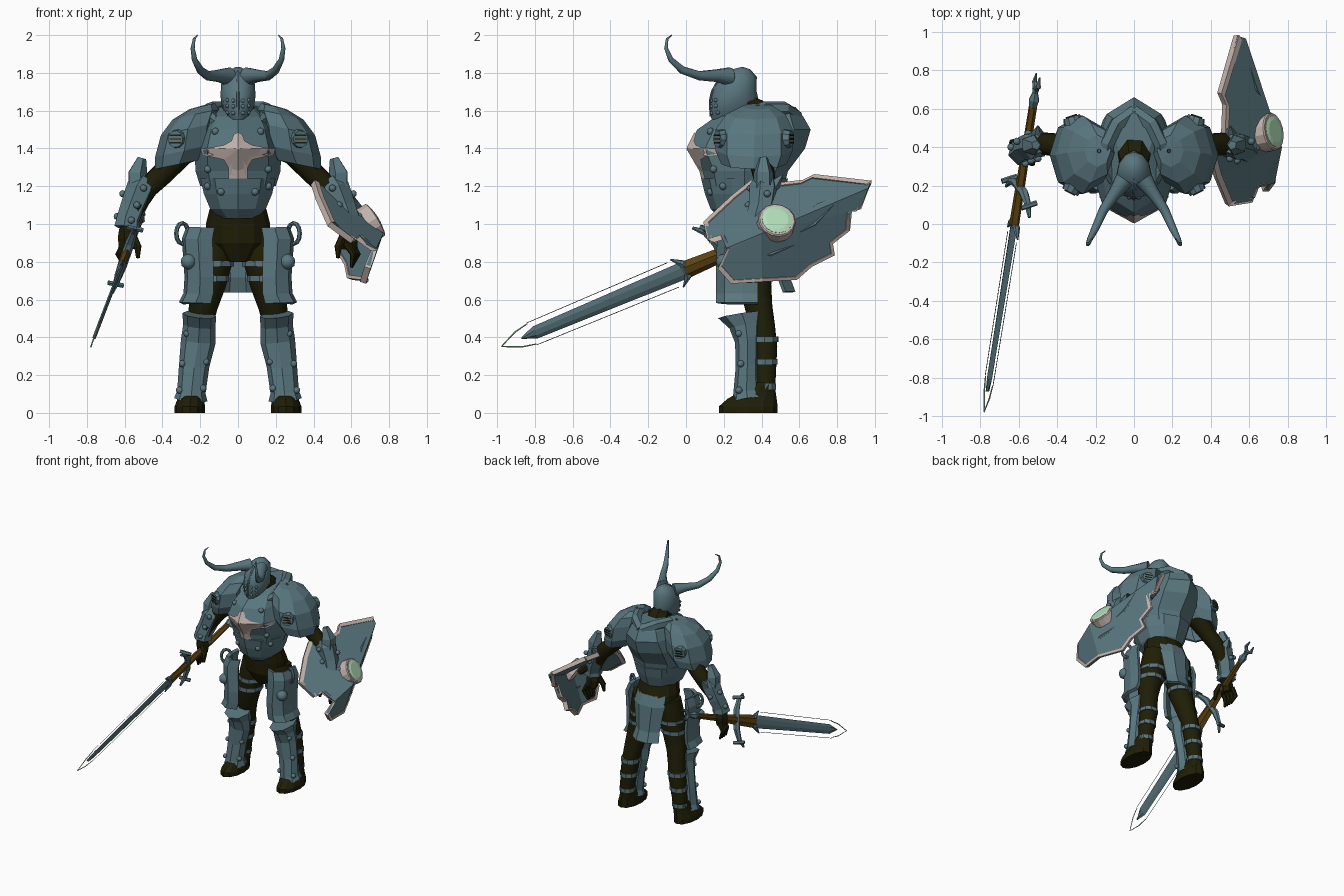
import bpy, bmesh
from math import sin, cos, tau
from mathutils import Vector as V
from mathutils.bvhtree import BVHTree

cube = bpy.data.objects.get("Cube")
if cube:
    bpy.data.objects.remove(cube)


def material(name, r, g, b):
    m = bpy.data.materials.new(name)
    m.use_nodes = True
    m.diffuse_color = (r, g, b, 1)
    m.node_tree.nodes["Principled BSDF"].inputs["Base Color"].default_value = (r, g, b, 1)
    return m


STEEL = material("blue steel", .1, .182, .21)
DARK = material("dark cloth", .014, .013, .002)
CREAM = material("cream trim", .56, .46, .42)
GREEN = material("pale green gem", .45, .74, .5)
BROWN = material("brown leather", .12, .058, .006)


def finish(bm, name, mat, mirror=False, smooth=False, thick=0):
    bmesh.ops.recalc_face_normals(bm, faces=bm.faces)
    mesh = bpy.data.meshes.new(name)
    bm.to_mesh(mesh)
    bm.free()
    ob = bpy.data.objects.new(name, mesh)
    bpy.context.collection.objects.link(ob)
    mesh.materials.append(mat)
    if smooth:
        bpy.ops.object.select_all(action='DESELECT')
        ob.select_set(True)
        bpy.context.view_layer.objects.active = ob
        bpy.ops.object.shade_smooth_by_angle(angle=.9)
    if thick:
        mod = ob.modifiers.new("thickness", 'SOLIDIFY')
        mod.thickness = thick
        mod.offset = 0
    if mirror:
        ob.modifiers.new("both sides", 'MIRROR')


def skin(bm, rows, closed=True, cap=True):
    """Bridge rows of points into a surface."""
    grid = [[bm.verts.new(p) for p in row] for row in rows]
    n = len(grid[0])
    for a, b in zip(grid, grid[1:]):
        for i in range(n if closed else n - 1):
            j = (i + 1) % n
            bm.faces.new((a[i], a[j], b[j], b[i]))
    if closed and cap:
        bm.faces.new(grid[0])
        bm.faces.new(grid[-1])


def limb(bm, points, radii, n=8):
    """Sweep a round section along a path."""
    pts = [V(p) for p in points]
    rows = []
    for i, p in enumerate(pts):
        d = (pts[min(i + 1, len(pts) - 1)] - pts[max(i - 1, 0)]).normalized()
        u = d.cross(V((1, .3, .2))).normalized()
        w = d.cross(u)
        rows.append([p + radii[i] * (u * cos(tau * k / n) + w * sin(tau * k / n)) for k in range(n)])
    skin(bm, rows)


def limbs(name, mat, *paths, n=8, **kw):
    bm = bmesh.new()
    for points, radii in paths:
        limb(bm, points, radii, n)
    finish(bm, name, mat, **kw)


def balls(name, mat, points, r):
    bm = bmesh.new()
    for p in points:
        made = bmesh.ops.create_icosphere(bm, subdivisions=2, radius=r)
        bmesh.ops.translate(bm, verts=made["verts"], vec=p)
    finish(bm, name, mat, mirror=True, smooth=True)


def lofted(name, mat, rings, n=12, shear=(0, 0), cap=True, **kw):
    """Stack ovals given as z, centre x, centre y, half width, half depth."""
    bm = bmesh.new()
    rows = []
    for z, cx, cy, rx, ry in rings:
        ring = [V((rx * sin(tau * i / n), -ry * cos(tau * i / n))) for i in range(n)]
        rows.append([(cx + p.x, cy + p.y, z + p.dot(V(shear))) for p in ring])
    skin(bm, rows, cap=cap)
    tree = BVHTree.FromBMesh(bm)
    finish(bm, name, mat, **kw)

    def front(x, z, out=0):
        p = tree.ray_cast(V((x, -2, z)), V((0, 1, 0)))[0]
        return (p or V((x, .2, z))) - V((0, out, 0))
    return front


def sheet(name, mat, rows, closed=False, **kw):
    bm = bmesh.new()
    skin(bm, rows, closed, cap=False)
    finish(bm, name, mat, **kw)


# Torso plates
chest = lofted("breast_and_back_plate", STEEL, [
    (1.2, 0, .31, .2, .21), (1.28, 0, .31, .225, .23), (1.4, 0, .32, .23, .31),
    (1.5, 0, .36, .2, .3), (1.57, 0, .39, .16, .23), (1.62, 0, .45, .1, .13)], n=8)
belly = lofted("belly_plate", STEEL, [
    (1.03, 0, .31, .1, .13), (1.08, 0, .31, .155, .18), (1.16, 0, .31, .19, .21),
    (1.24, 0, .31, .21, .23)], n=10)
balls("torso_studs", STEEL, [belly(.09, 1.17), belly(.16, 1.2), chest(.16, 1.29), chest(.12, 1.49)], .02)

# Four-pointed chest emblem, wrapped on the plate
tips = [(0, .09), (.022, .08), (.035, .045), (.075, .022), (.162, .008), (.198, 0), (.19, -.025),
        (.16, -.035), (.075, -.055), (.05, -.1), (.05, -.17), (0, -.19)]
tips += [(-x, z) for x, z in tips[-2:0:-1]]
sheet("chest_emblem", CREAM, [[chest(x * t, 1.395 + z * t, .009) for x, z in tips]
                              for t in (.02, .2, .4, .6, .8, 1)], closed=True)

# Collar, neck and pelvis
limbs("collar", STEEL, ([(.1, .2, 1.53), (.15, .3, 1.57), (.14, .42, 1.61), (.09, .52, 1.61), (0, .58, 1.57)],
                        [.02, .035, .04, .04, .04]), n=6, mirror=True)
limbs("neck", DARK, ([(0, .4, 1.5), (0, .34, 1.6), (0, .28, 1.65)], [.12, .09, .06]))
lofted("pelvis", DARK, [(.8, 0, .37, .07, .09), (.9, 0, .37, .17, .14), (1, 0, .36, .17, .14),
                        (1.08, 0, .34, .15, .13)])

# Helmet with horns
helm = lofted("helmet", STEEL, [
    (1.57, 0, .255, .05, .115), (1.62, 0, .255, .085, .13), (1.68, 0, .25, .093, .122),
    (1.75, 0, .26, .088, .115), (1.8, 0, .265, .058, .075), (1.825, 0, .27, .02, .03)],
    shear=(0, .25), smooth=True)
balls("visor_bosses", STEEL, [helm(x, z + .1 * x, -.002) for x in (.025, .055) for z in (1.585, 1.62, 1.65)], .011)
limbs("helmet_crest", STEEL, ([helm(0, z) for z in (1.57, 1.65, 1.7, 1.76, 1.8)] + [V((0, .3, 1.82))],
                              [.006, .008, .009, .01, .01, .006]), n=6)
limbs("horns", STEEL, ([(.05, .23, 1.78), (.1, .16, 1.785), (.16, .07, 1.785), (.2, -.02, 1.815),
                        (.23, -.08, 1.87), (.24, -.105, 1.93), (.232, -.1, 1.98), (.215, -.075, 2)],
                       [.05, .034, .025, .021, .015, .011, .007, .003]), n=10, mirror=True, smooth=True)

# Shoulder armour with round vents
lofted("pauldrons", STEEL, [
    (1.32, .31, .36, .12, .165), (1.39, .285, .36, .145, .195), (1.5, .265, .36, .135, .195),
    (1.575, .225, .37, .115, .15), (1.615, .19, .38, .065, .08), (1.62, .18, .38, .01, .01)],
    n=8, shear=(-.25, 0), cap=False, mirror=True, thick=.018)
bm = bmesh.new()
dark = bmesh.new()
for y, d in ((.21, V((.45, -.9, 0))), (.51, V((.3, .95, 0)))):
    c = V((.31, y, 1.45))
    d.normalize()
    side = d.cross(V((0, 0, 1)))
    limb(bm, [c, c + d * .05], [.055, .045], 10)
    for k in (-1, 0, 1):
        mid = c + d * .052 + V((0, 0, k * .02))
        limb(dark, [mid - side * .03, mid + side * .03], [.005, .005], 4)
finish(bm, "shoulder_vents", STEEL, mirror=True)
finish(dark, "vent_slots", DARK, mirror=True)

# Arms, forearm guards and hands
limbs("sleeves", DARK, ([(.2, .38, 1.43), (.3, .39, 1.38), (.395, .41, 1.27), (.48, .42, 1.19),
                         (.55, .39, 1.08), (.59, .37, .95)],
                        [.085, .075, .062, .06, .055, .04]), mirror=True, smooth=True)
limbs("vambraces", STEEL, ([(.49, .42, 1.24), (.515, .41, 1.19), (.555, .4, 1.09), (.58, .38, 1.02), (.585, .375, .98)],
                           [.055, .078, .07, .066, .072]), n=6, mirror=True)
limbs("elbow_spikes", STEEL, ([(.53, .41, 1.18), (.535, .41, 1.27), (.51, .41, 1.35)], [.06, .055, .025]),
      ([(.5, .46, 1.2), (.5, .51, 1.26)], [.04, .004]), n=5, mirror=True)
balls("vambrace_studs", STEEL, [(.5, .34, 1.19), (.535, .33, 1.1), (.565, .315, 1.02), (.61, .43, 1.16),
                                (.64, .4, 1.04), (.55, .47, 1.12)], .019)
fingers = [([(.57 + .01 * k, .34 + .028 * k, .9), (.61 + .008 * k, .335 + .03 * k, .84),
             (.6, .34 + .025 * k, .77)], [.02, .017, .008]) for k in range(4)]
limbs("hands", DARK, ([(.59, .37, .98), (.585, .375, .93), (.59, .38, .87)], [.04, .052, .042]),
      ([(.56, .34, .94), (.53, .32, .88), (.53, .31, .82)], [.024, .02, .01]), *fingers, n=6, mirror=True)

# Legs, straps, boots and greaves
limbs("legs", DARK, ([(.1, .38, .95), (.125, .37, .82), (.155, .365, .68), (.185, .385, .56), (.2, .405, .47),
                      (.215, .42, .35), (.235, .42, .2), (.245, .42, .07)],
                     [.1, .1, .09, .076, .068, .066, .058, .052]), n=10, mirror=True, smooth=True)
straps = ((.125, .37, .79, .105), (.145, .367, .71, .098), (.212, .418, .39, .074), (.227, .42, .27, .068),
          (.24, .42, .14, .06))
limbs("leg_straps", STEEL, *[([(x, y, z - .015), (x, y, z + .015)], [r, r]) for x, y, z, r in straps],
      n=10, mirror=True)
lofted("boots", DARK, [(0, .255, .33, .08, .155), (.035, .255, .33, .08, .155), (.075, .25, .35, .07, .13),
                       (.11, .248, .38, .06, .095), (.16, .245, .41, .055, .065)], mirror=True)
lofted("greaves", STEEL, [
    (.07, .25, .325, .088, .085), (.11, .247, .32, .075, .07), (.25, .232, .325, .08, .062),
    (.38, .21, .325, .092, .065), (.46, .205, .315, .085, .085), (.52, .205, .295, .09, .125)],
    n=8, shear=(.1, .15), mirror=True)
balls("greave_studs", STEEL, [(.15, .3, .4), (.27, .28, .42), (.17, .29, .27), (.295, .29, .26),
                              (.185, .28, .13), (.31, .28, .12)], .019)

# Hip plates, rear skirt and rings
plan = [(.14, .2), (.21, .17), (.27, .21), (.285, .3), (.275, .38)]
sheet("hip_plates", STEEL, [[(x * a, .3 + (y - .3) * b, z) for x, y in plan] for z, a, b in
                            ((.98, .92, .85), (.92, 1, .95), (.72, .95, 1), (.63, .97, .98), (.58, 1.06, 1))],
      mirror=True, thick=.025)
sheet("rear_skirt", STEEL, [[(x * w, y + d, z) for x, y in ((-.12, .47), (-.05, .52), (.05, .52), (.12, .47))]
                            for z, w, d in ((1, 1, -.03), (.92, 1.1, 0), (.72, .85, .02), (.64, .95, .05))],
      thick=.02)
balls("hip_knobs", STEEL, [(.262, .2, .8)], .042)
limbs("hip_rings", STEEL, ([(.295 + .032 * cos(tau * k / 12), .27 - .02 * cos(tau * k / 12),
                            .95 + .055 * sin(tau * k / 12)) for k in range(13)], [.012] * 13),
      n=6, mirror=True)

# Sword laid out on its own axes
TIP = V((-.78, -.98, .35))
D = V((.28, 1.75, .73)).normalized()
W = V((.3, -.405, .86)).normalized()
N = D.cross(W)


def at(t, w=0, n=0):
    return TIP + D * t + W * w + N * n


def flat_bar(name, mat, n, sections):
    bm = bmesh.new()
    skin(bm, [[at(t, w), at(t, w * .4, n), at(t, -w * .4, n), at(t, -w), at(t, -w * .4, -n),
               at(t, w * .4, -n)] for t, w in sections])
    finish(bm, name, mat)


flat_bar("sword_blade", STEEL, .009, ((.12, .004), (.2, .036), (.6, .042), (1.08, .05)))
flat_bar("sword_grip", BROWN, .02, ((1.07, .05), (1.25, .042), (1.5, .026), (1.76, .02)))
limbs("blade_outline", STEEL, *[([at(1, s * .075), at(.18, s * .067)], [.0018, .0018]) for s in (-1, 1)], n=4)
limbs("blade_tip_outline", GREEN, *[([at(.18, s * .062), at(.1, s * .045), at(.003)], [.003, .004, .003])
                                    for s in (-1, 1)], n=4)
limbs("blade_collar", STEEL, ([at(1.02, .085), at(1.07, .04), at(1.07, -.04), at(1.02, -.085)],
                              [.004, .02, .02, .004]), n=6)
limbs("crossguard", STEEL, ([at(1.2, .2), at(1.25, .15), at(1.28, .07), at(1.28, -.07), at(1.25, -.15), at(1.2, -.2)],
                            [.008, .018, .025, .025, .018, .008]),
      *[([at(1.24, s, -.04), at(1.27, s, .04)], [.014, .014]) for s in (-.17, .17)], n=6)
limbs("pommel", STEEL, ([at(1.74), at(1.78), at(1.82), at(1.85)], [.022, .03, .016, .022]),
      *[([at(1.84), at(1.87, s), at(1.92, s * .8)], [.014, .014, .004]) for s in (-.035, .035)], n=6)

# Battered shield bent over a sloping ridge, with a raised rim
rim = [(.1, 1), (.12, .91), (.19, .93), (.22, .86), (.17, .77), (.24, .69), (.4, .7), (.58, .71), (.66, .78),
       (.78, .84), (.77, .9), (.86, .97), (.87, 1.07), (.92, 1.08), (.98, 1.22), (.68, 1.25), (.62, 1.22),
       (.44, 1.2), (.35, 1.22), (.25, 1.14)]


def bend(y, z):
    rise = z - .8 - .42 * (y - .05)
    x = .76 - (.2 * (.4 - y) if y < .4 else .33 * (y - .4))
    return V((x - (1.2 * rise if rise > 0 else -.35 * rise), y, z))


bm = bmesh.new()
bm.faces.new([bm.verts.new((0, y, z)) for y, z in rim])
for co, no in (((0, .05, .8), (0, -.42, 1)), ((0, .4, 0), (0, 1, 0))):
    bmesh.ops.bisect_plane(bm, geom=bm.verts[:] + bm.edges[:] + bm.faces[:], plane_co=co, plane_no=no)
bmesh.ops.triangulate(bm, faces=bm.faces)
for v in bm.verts:
    v.co = bend(v.co.y, v.co.z)
finish(bm, "shield", STEEL, thick=.02)
sheet("shield_rim", CREAM, [[bend(.5 + (y - .5) * s, .97 + (z - .97) * s) for y, z in rim]
                            for s in (1.004, .94)], closed=True, thick=.034)

# Shield gem, its ring, hammered creases and arm strap
c, axis = V((.715, .48, 1.015)), V((.82, .15, .5)).normalized()
limbs("gem_ring", CREAM, ([c - axis * .05, c + axis * .01, c + axis * .016], [.1, .1, .094]), n=14)
limbs("shield_gem", GREEN, ([c, c + axis * .018, c + axis * .024], [.083, .082, .06]), n=14)
for name, crease in (("crease_upper", ((.6, 1.02), (.7, 1.1), (.86, 1.16))),
                     ("crease_middle", ((.59, .95), (.68, 1), (.78, 1.1))),
                     ("crease_lower", ((.3, .82), (.45, .84), (.6, .9)))):
    limbs(name, STEEL, ([bend(y, z) + V((.006, 0, 0)) for y, z in crease], [.003, .012, .003]), n=5)
limbs("shield_strap", DARK, ([(.56, .38, 1.06), (.6, .42, 1.05), (.66, .45, 1)], [.035, .03, .03]))
